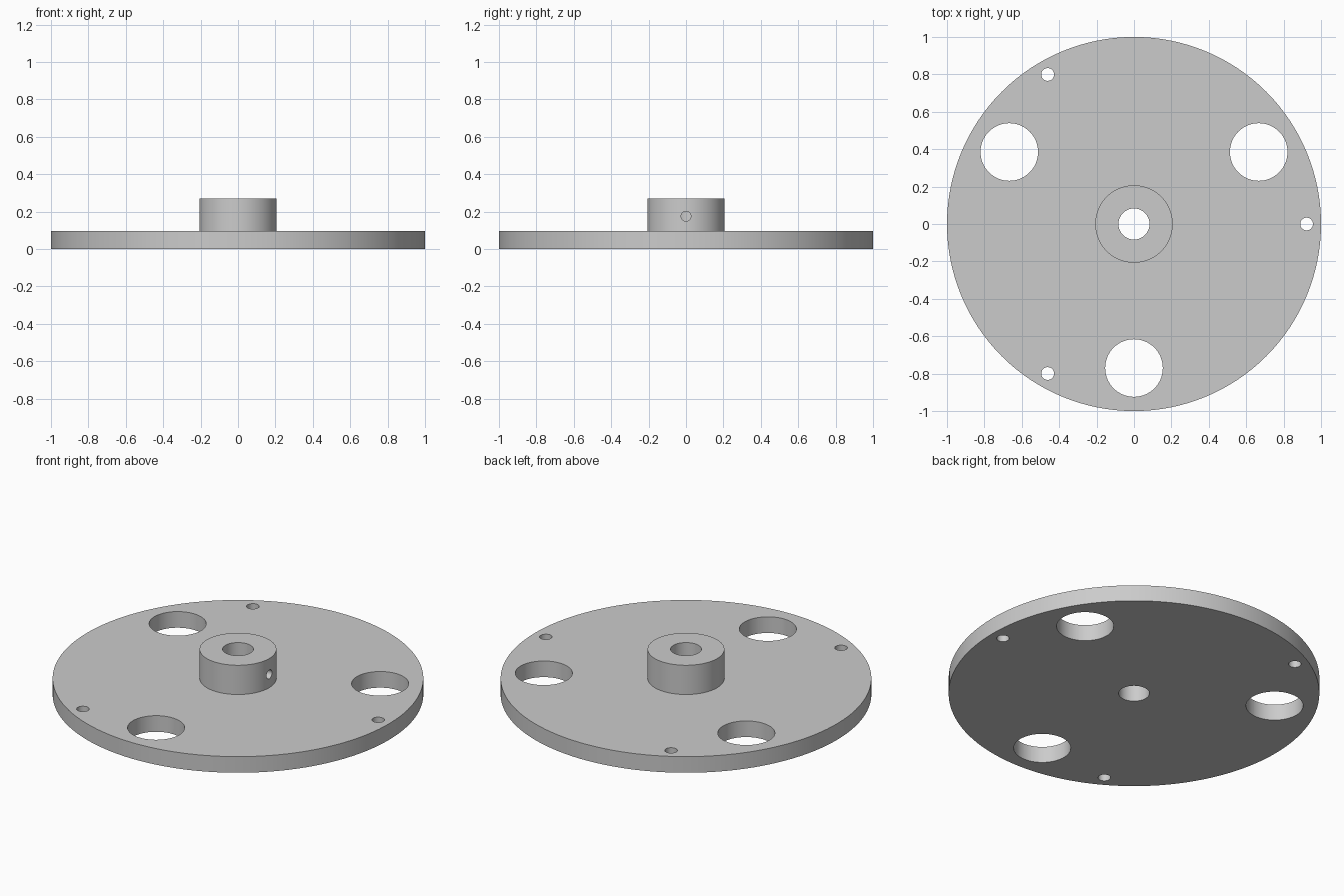
import bpy, bmesh, math
from mathutils import Matrix, Vector

if "Cube" in bpy.data.objects:
    bpy.data.objects.remove(bpy.data.objects["Cube"])

PLATE_R, PLATE_T = 1.0, 0.096
HUB_R, HUB_TOP, BORE_R = 0.207, 0.27, 0.083
SEG = 128

grey = bpy.data.materials.new("light grey metal")
grey.diffuse_color = (0.6, 0.6, 0.6, 1)
grey.use_nodes = True
grey.node_tree.nodes["Principled BSDF"].inputs["Base Color"].default_value = grey.diffuse_color


def make_object(name, bm):
    bmesh.ops.recalc_face_normals(bm, faces=bm.faces)
    mesh = bpy.data.meshes.new(name)
    bm.to_mesh(mesh)
    bm.free()
    mesh.materials.append(grey)
    obj = bpy.data.objects.new(name, mesh)
    bpy.context.collection.objects.link(obj)
    return obj


def add_cylinder(bm, radius, depth, centre, segments, rotation=Matrix()):
    bmesh.ops.create_cone(bm, cap_ends=True, segments=segments, radius1=radius,
                          radius2=radius, depth=depth,
                          matrix=Matrix.Translation(centre) @ rotation)


# Round plate, raised hub and bore as one turned solid
profile = [(BORE_R, 0), (PLATE_R, 0), (PLATE_R, PLATE_T),
           (HUB_R, PLATE_T), (HUB_R, HUB_TOP), (BORE_R, HUB_TOP)]
bm = bmesh.new()
rings = []
for i in range(SEG):
    a = 2 * math.pi * i / SEG
    rings.append([bm.verts.new((r * math.cos(a), r * math.sin(a), z)) for r, z in profile])
for i in range(SEG):
    cur, nxt = rings[i], rings[(i + 1) % SEG]
    for j in range(len(profile)):
        k = (j + 1) % len(profile)
        bm.faces.new((cur[j], nxt[j], nxt[k], cur[k]))
wheel = make_object("hub_plate", bm)

# Cutters: three large holes, three small holes and the set screw hole
bm = bmesh.new()
for i in range(3):
    for start, dist, radius, seg in ((30, 0.77, 0.154, 64), (0, 0.923, 0.034, 32)):
        a = math.radians(start + 120 * i)
        centre = Vector((dist * math.cos(a), dist * math.sin(a), PLATE_T / 2))
        add_cylinder(bm, radius, 0.3, centre, seg)
add_cylinder(bm, 0.026, 0.25, Vector((0.155, 0, 0.175)), 32,
             Matrix.Rotation(math.pi / 2, 4, 'Y'))
cutter = make_object("hole_cutter", bm)
cutter.hide_render = True

# Cut the holes, then shade the curved walls smooth
cut = wheel.modifiers.new("holes", 'BOOLEAN')
cut.operation = 'DIFFERENCE'
cut.solver = 'EXACT'
cut.object = cutter
bpy.context.view_layer.objects.active = wheel
wheel.select_set(True)
cutter.select_set(False)
bpy.ops.object.modifier_apply(modifier=cut.name)
bpy.data.objects.remove(cutter)
bpy.ops.object.shade_smooth_by_angle(angle=math.radians(30))
